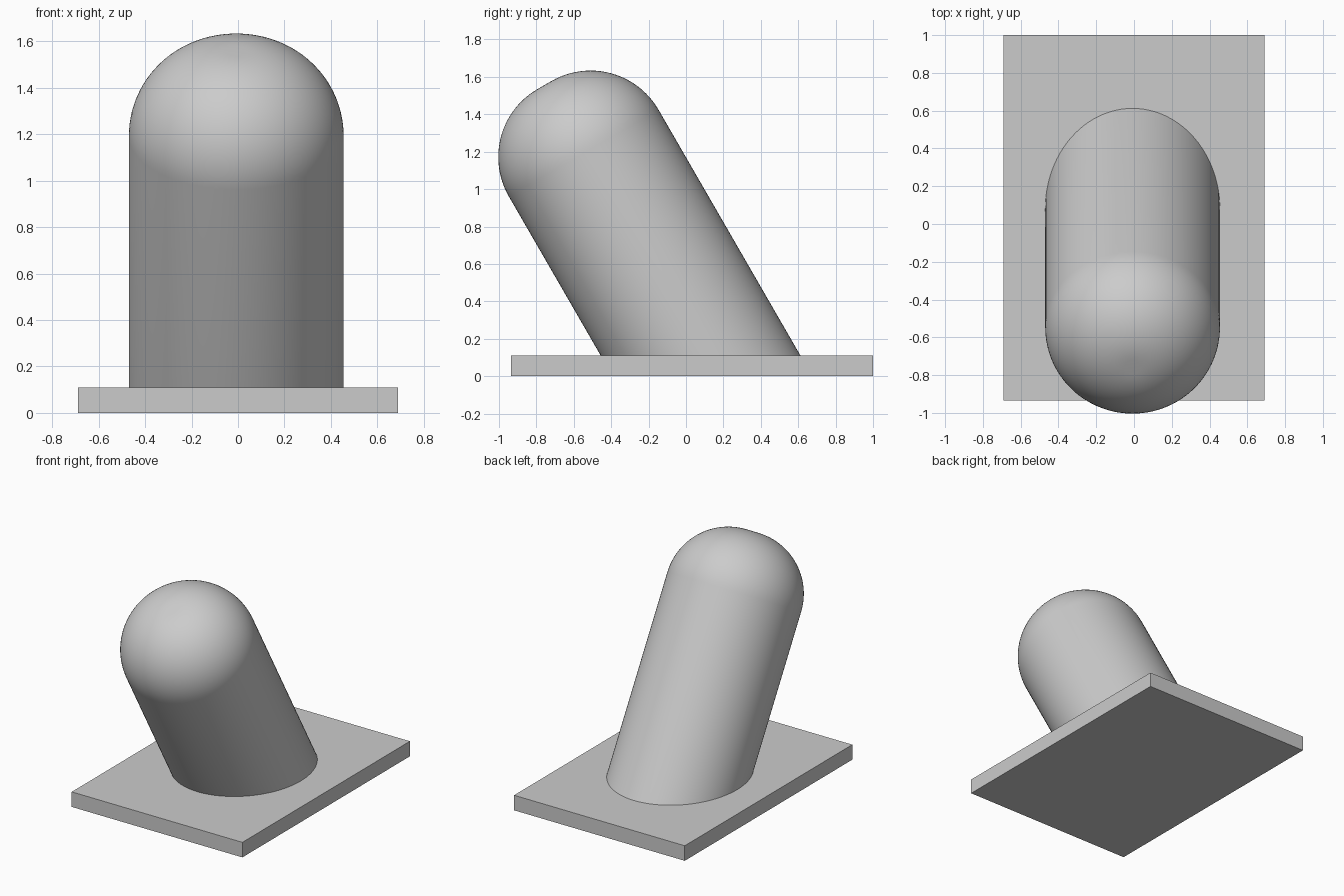
import bpy, bmesh, math
from mathutils import Matrix, Vector

cube = bpy.data.objects.get("Cube")
if cube:
    bpy.data.objects.remove(cube, do_unlink=True)

PLATE_TOP = 0.11
RADIUS = 0.4625
FILLET = 0.42                      # nearly a full dome, with a small flat tip
TILT = math.radians(30)

grey = bpy.data.materials.new("light grey")
grey.use_nodes = True
grey.diffuse_color = (0.6, 0.6, 0.6, 1)
grey.node_tree.nodes["Principled BSDF"].inputs["Base Color"].default_value = (0.6, 0.6, 0.6, 1)


def add_object(name, bm):
    bmesh.ops.recalc_face_normals(bm, faces=bm.faces[:])
    mesh = bpy.data.meshes.new(name)
    bm.to_mesh(mesh)
    bm.free()
    mesh.materials.append(grey)
    obj = bpy.data.objects.new(name, mesh)
    bpy.context.collection.objects.link(obj)
    return obj


# Rectangular base plate
bm = bmesh.new()
bmesh.ops.create_cube(bm, size=1)
bmesh.ops.scale(bm, vec=(1.38, 1.935, PLATE_TOP), verts=bm.verts[:])
bmesh.ops.translate(bm, vec=(0, 0.0325, PLATE_TOP / 2), verts=bm.verts[:])
add_object("base_plate", bm)

# Leaning round post: a half profile spun about its own axis
DOME_START = 1.25
STEPS = 24
profile = [(RADIUS, -0.6)]
for i in range(STEPS + 1):
    a = math.pi / 2 * i / STEPS
    profile.append((RADIUS - FILLET + FILLET * math.cos(a),
                    DOME_START + FILLET * math.sin(a)))
profile.append((0, DOME_START + FILLET))

bm = bmesh.new()
verts = [bm.verts.new((r, 0, z)) for r, z in profile]
edges = [bm.edges.new(pair) for pair in zip(verts, verts[1:])]
bmesh.ops.spin(bm, geom=verts + edges, cent=(0, 0, 0), axis=(0, 0, 1),
               angle=math.tau, steps=96, use_merge=True)
bmesh.ops.remove_doubles(bm, verts=bm.verts[:], dist=1e-4)

# Lean it to the front and trim the foot flush with the plate
foot = Vector((-0.0075, 0.078, PLATE_TOP))
bmesh.ops.transform(bm, verts=bm.verts[:],
                    matrix=Matrix.Translation(foot) @ Matrix.Rotation(TILT, 4, "X"))
bmesh.ops.bisect_plane(bm, geom=bm.verts[:] + bm.edges[:] + bm.faces[:],
                       plane_co=foot, plane_no=(0, 0, 1), clear_inner=True)
bmesh.ops.holes_fill(bm, edges=[e for e in bm.edges if e.is_boundary])
post = add_object("leaning_post", bm)

bpy.ops.object.select_all(action="DESELECT")
post.select_set(True)
bpy.context.view_layer.objects.active = post
bpy.ops.object.shade_smooth_by_angle(angle=math.radians(30))
